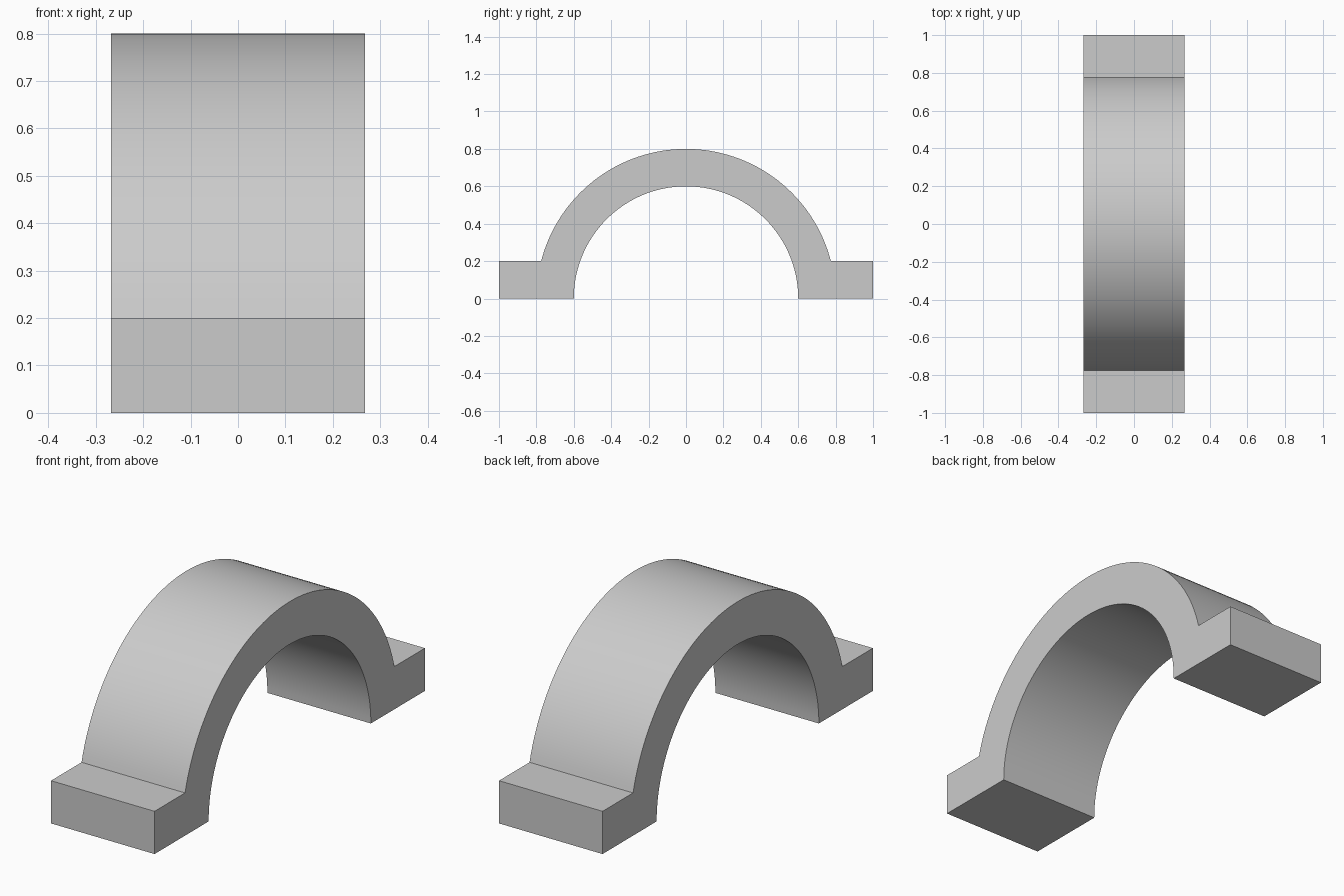
import bpy
import bmesh
from math import asin, pi, sin, cos, radians

cube = bpy.data.objects.get("Cube")
if cube:
    bpy.data.objects.remove(cube, do_unlink=True)

HALF_WIDTH = 0.268
OUTER, INNER = 0.8, 0.6
FOOT_END, FOOT_TOP = 1.0, 0.2
SEGMENTS = 64

# Single flat colour
grey = bpy.data.materials.new("light grey")
grey.use_nodes = True
colour = (0.6, 0.6, 0.6, 1.0)
grey.diffuse_color = colour
grey.node_tree.nodes["Principled BSDF"].inputs["Base Color"].default_value = colour


def arc(radius, start, end):
    """Points (y, z) along a circular arc about the origin."""
    angles = [start + (end - start) * i / SEGMENTS for i in range(SEGMENTS + 1)]
    return [(radius * cos(a), radius * sin(a)) for a in angles]


# Side profile: outer arch, one foot, inner arch, other foot
foot_angle = asin(FOOT_TOP / OUTER)
profile = arc(OUTER, foot_angle, pi - foot_angle)
profile += [(-FOOT_END, FOOT_TOP), (-FOOT_END, 0)]
profile += arc(INNER, pi, 0)
profile += [(FOOT_END, 0), (FOOT_END, FOOT_TOP)]

# Extrude the profile across the width
bm = bmesh.new()
side = bm.faces.new([bm.verts.new((-HALF_WIDTH, y, z)) for y, z in profile])
extruded = bmesh.ops.extrude_face_region(bm, geom=[side], use_keep_orig=True)
moved = [v for v in extruded["geom"] if isinstance(v, bmesh.types.BMVert)]
bmesh.ops.translate(bm, verts=moved, vec=(2 * HALF_WIDTH, 0, 0))
bmesh.ops.recalc_face_normals(bm, faces=bm.faces)

mesh = bpy.data.meshes.new("saddle_clamp")
bm.to_mesh(mesh)
bm.free()
mesh.materials.append(grey)
clamp = bpy.data.objects.new("saddle_clamp", mesh)
bpy.context.collection.objects.link(clamp)

# Smooth arches with crisp edges
bpy.ops.object.select_all(action="DESELECT")
clamp.select_set(True)
bpy.context.view_layer.objects.active = clamp
bpy.ops.object.shade_smooth_by_angle(angle=radians(30))
